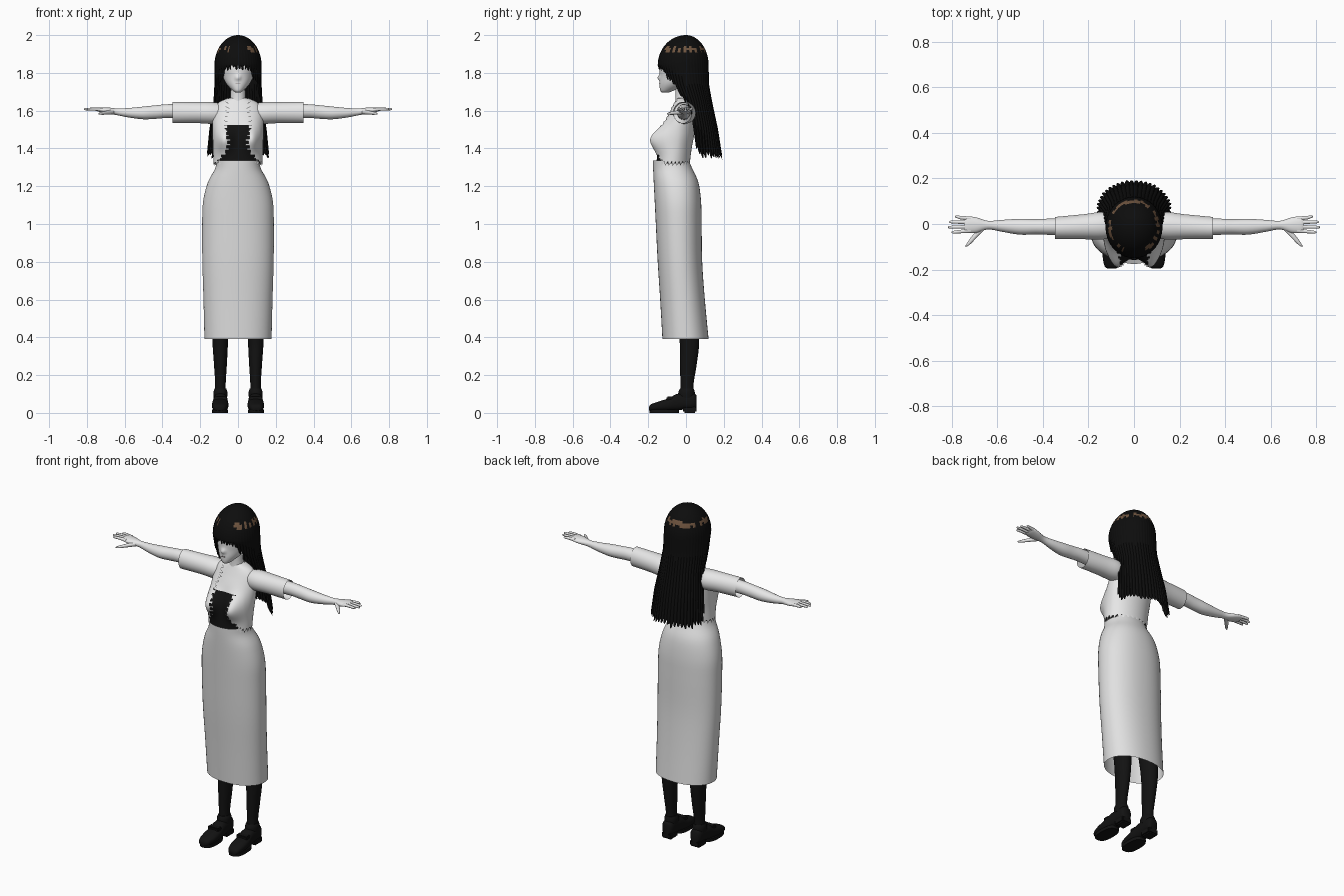
import bpy, bmesh, math, random
from mathutils import Vector

random.seed(4)
if "Cube" in bpy.data.objects:
    bpy.data.objects.remove(bpy.data.objects["Cube"])


def material(name, r, g, b):
    m = bpy.data.materials.new(name)
    m.use_nodes = True
    m.diffuse_color = (r, g, b, 1)
    m.node_tree.nodes["Principled BSDF"].inputs["Base Color"].default_value = (r, g, b, 1)
    return m


SKIN = material("skin white", .8, .8, .8)
CLOTH = material("blouse white", .8, .8, .8)
SKIRT = material("skirt white", .75, .75, .75)
BLACK = material("soft black", .006, .006, .006)
HAIR = material("hair black", .004, .004, .004)
BROWN = material("hair shine brown", .16, .09, .05)
LIP = material("lip grey", .3, .25, .25)
made = []


def finish(name, bm, mats):
    bmesh.ops.recalc_face_normals(bm, faces=bm.faces)
    me = bpy.data.meshes.new(name)
    bm.to_mesh(me)
    bm.free()
    for m in mats:
        me.materials.append(m)
    ob = bpy.data.objects.new(name, me)
    bpy.context.collection.objects.link(ob)
    made.append(ob)
    return ob


def lerp_keys(keys, p):
    """Linear lookup in rows whose first entry is the position."""
    for a, b in zip(keys, keys[1:]):
        if (a[0] - p) * (b[0] - p) <= 0:
            t = (p - a[0]) / (b[0] - a[0])
            return [u + (v - u) * t for u, v in zip(a, b)]
    return keys[-1]


def smooth_keys(keys, steps):
    """Catmull-Rom refinement of the section list."""
    out, k = [], [Vector(r) for r in keys]
    for i in range(len(k) - 1):
        p0, p1, p2, p3 = k[max(i - 1, 0)], k[i], k[i + 1], k[min(i + 2, len(k) - 1)]
        for s in range(steps):
            t = s / steps
            out.append((p1 * 2 + (p2 - p0) * t + (p0 * 2 - p1 * 5 + p2 * 4 - p3) * t * t
                        + (p1 * 3 - p0 - p2 * 3 + p3) * t ** 3) / 2)
    return out + [k[-1]]


def loft(name, axis, keys, mats, n=24, steps=4, caps=True, power=1, sx=1, warp=None, keep=None, paint=None):
    """Skin ellipses (position, centre u, centre v, radius u, radius v) along an axis."""
    bm = bmesh.new()
    rings = []
    for p, cu, cv, ru, rv in smooth_keys(keys, steps):
        ring = []
        for i in range(n):
            a = math.tau * (i + .5) / n
            c, s = math.cos(a), math.sin(a)
            u = cu + ru * math.copysign(abs(c) ** power, c)
            v = cv + rv * math.copysign(abs(s) ** power, s)
            co = {"x": (p, u, v), "y": (u, p, v), "z": (u, v, p)}[axis]
            if warp:
                co = warp(*co, i)
            ring.append(bm.verts.new((co[0] * sx, co[1], co[2])))
        rings.append(ring)
    for r0, r1 in zip(rings, rings[1:]):
        for i in range(n):
            j = (i + 1) % n
            f = bm.faces.new((r0[i], r0[j], r1[j], r1[i]))
            if paint:
                f.material_index = paint(f.calc_center_median())
    if caps:
        bm.faces.new(rings[0])
        bm.faces.new(rings[-1])
    if keep:
        gone = [f for f in bm.faces if not keep(f.calc_center_median())]
        bmesh.ops.delete(bm, geom=gone, context="FACES")
    return finish(name, bm, mats)


def box(name, centre, size, mat):
    bm = bmesh.new()
    bmesh.ops.create_cube(bm, size=1)
    for v in bm.verts:
        v.co = Vector(centre) + Vector(a * b for a, b in zip(v.co, size))
    bmesh.ops.bevel(bm, geom=bm.edges[:], offset=min(size) * .2, segments=2, affect="EDGES")
    return finish(name, bm, [mat])


def front_back(rows, grow=0):
    """Rows of height, half width, front y, back y turned into loft keys."""
    return [(z, 0, (f + b) / 2, w + grow, (b - f) / 2 + grow) for z, w, f, b in rows]


# Skirt, open at the hem
loft("skirt", "z", front_back([
    (.39, .178, -.125, .12), (.6, .183, -.137, .1), (.8, .189, -.15, .086), (1, .19, -.16, .083),
    (1.12, .185, -.166, .08), (1.22, .16, -.171, .066), (1.29, .123, -.174, .035),
    (1.335, .112, -.175, .015)]), [SKIRT], n=48, caps=False, power=.92)

# Torso layers: inner bodice and skin, with an open blouse on top
TORSO = [(1.32, .13, -.165, .02), (1.40, .132, -.155, .03), (1.48, .135, -.14, .045),
         (1.55, .135, -.115, .05), (1.61, .127, -.085, .045), (1.645, .1, -.068, .037), (1.668, .05, -.058, .025)]


def bust(x, y, z, i):
    if y < -.04:
        bump = math.exp(-((abs(x) - .078) / .05) ** 2 - ((z - 1.45) / .065) ** 2)
        y -= .058 * bump * min(1, (-.04 - y) / .05)
    return x, y, z


def ragged_hem(x, y, z, i):
    x, y, z = bust(x, y, z, i)
    if z < 1.325:
        z += .012 * (i % 4 - 1.5) / 1.5
    return x, y, z


OPENING = [(1.3, .1), (1.345, .098), (1.38, .062), (1.43, .05), (1.5, .062), (1.54, .067), (1.6, .055), (1.7, .06)]


def blouse_keep(c):
    jag = .009 * math.sin(c.z * 260)
    return c.y > -.03 or abs(c.x) > lerp_keys(OPENING, c.z)[1] + jag


loft("bodice", "z", front_back(TORSO, -.008), [SKIN, BLACK], n=64, steps=10, warp=bust,
     paint=lambda c: 1 if c.z < 1.52 else 0)
loft("blouse", "z", front_back(TORSO), [CLOTH], n=112, steps=10, caps=False, warp=ragged_hem, keep=blouse_keep)

# Neck and head
loft("neck", "z", [(1.63, 0, -.015, .05, .045), (1.67, 0, -.018, .04, .038), (1.77, 0, -.02, .038, .038)], [SKIN])


def nose(x, y, z, i):
    if y < -.1:
        y -= .016 * math.exp(-(x / .012) ** 2 - ((z - 1.775) / .014) ** 2)
    return x, y, z


loft("head", "z", front_back([
    (1.697, .014, -.128, -.09), (1.708, .03, -.137, -.06), (1.74, .06, -.14, .01), (1.78, .08, -.138, .06),
    (1.84, .092, -.138, .085), (1.91, .085, -.115, .085), (1.95, .05, -.07, .05)]), [SKIN], n=48, steps=6, warp=nose)
box("mouth", (0, -.14, 1.742), (.024, .006, .004), LIP)

# Long hair: a dome that runs on into strands, short over the face
FALL = [(1.84, -.015, .125, .135), (1.74, 0, .125, .122), (1.65, .03, .13, .108),
        (1.5, .055, .152, .115), (1.34, .065, .168, .13), (1.2, .065, .168, .13)]
LENGTH = [(0, 1.815), (35, 1.805), (38, 1.76), (58, 1.72), (64, 1.66), (82, 1.6), (85, 1.4), (100, 1.345), (180, 1.34)]


def hair():
    bm = bmesh.new()
    cols, dome, fall = 192, 18, 22
    lift = [random.uniform(0, .02) for _ in range(cols // 4)]
    shine = [random.random() for _ in range(cols // 4)]
    grid = []
    for i in range(cols):
        phi = math.tau * i / cols
        deg = math.degrees(min(phi, math.tau - phi))
        tip = (i % 4 - 2) ** 2 / 4
        end = lerp_keys(LENGTH, deg)[1] + lift[i // 4] + .022 * tip
        col = []
        for r in range(1, dome + fall + 1):
            if r <= dome:
                a = math.pi / 2 * r / dome
                z, k, t = 1.84 + .16 * math.cos(a), math.sin(a), 0
                cy, rx, ry = FALL[0][1:]
                cy *= k
            else:
                t = (r - dome) / fall
                z, k = 1.84 + (end - 1.84) * t, 1
                cy, rx, ry = lerp_keys(FALL, z)[1:]
            k *= 1 - (.01 + .05 * t) * tip * min(1, r / dome)
            col.append(bm.verts.new((rx * k * math.sin(phi), cy - ry * k * math.cos(phi), z)))
        grid.append(col)
    crown = bm.verts.new((0, 0, 2))
    for i in range(cols):
        a, b = grid[i], grid[(i + 1) % cols]
        bm.faces.new((crown, a[0], b[0]))
        deg = abs((i * 360 / cols + 180) % 360 - 180)
        s = shine[i // 4]
        for r in range(len(a) - 1):
            f = bm.faces.new((a[r], a[r + 1], b[r + 1], b[r]))
            low, high = 9 + int(s * 2), 12 - int(s * 7 % 2)
            lit = deg > 140 or (deg > 28 and s > .3)
            f.material_index = 1 if lit and low <= r < high else 0
    return finish("long_hair", bm, [HAIR, BROWN])


hair()

# Arms, hands, legs and shoes for both sides
for side, sx in (("left", 1), ("right", -1)):
    def part(name, axis, keys, mat, **kw):
        return loft(side + "_" + name, axis, keys, [mat], sx=sx, **kw)

    part("sleeve", "x", [(.07, -.012, 1.585, .045, .05), (.14, -.008, 1.588, .06, .058), (.22, -.012, 1.59, .055, .056),
                         (.347, -.018, 1.59, .049, .056)], CLOTH, n=32, caps=False)
    part("arm", "x", [(.12, -.012, 1.593, .038, .042), (.35, -.012, 1.598, .036, .037), (.43, -.012, 1.593, .034, .036),
                      (.5, -.012, 1.588, .035, .034), (.58, -.008, 1.589, .026, .025), (.64, -.005, 1.594, .019, .018),
                      (.69, -.005, 1.6, .034, .017), (.73, -.003, 1.605, .037, .013), (.745, -.003, 1.606, .03, .008)], SKIN)
    for finger, y0, y1, tip in (("index", -.03, -.036, .8), ("middle", -.012, -.014, .815),
                                ("ring", .007, .009, .81), ("little", .024, .032, .785)):
        part(finger + "_finger", "x", [(.715, y0, 1.606, .009, .009), (.76, (y0 + y1) / 2, 1.608, .008, .008),
                                       (tip - .008, y1, 1.608, .006, .006), (tip, y1, 1.607, .002, .002)], SKIN, n=10)
    part("thumb", "x", [(.655, -.012, 1.594, .014, .012), (.69, -.045, 1.59, .016, .011),
                        (.72, -.078, 1.586, .013, .008), (.738, -.097, 1.584, .004, .004)], SKIN, n=12)
    part("leg", "z", [(.06, .093, .005, .03, .036), (.15, .093, .005, .028, .035), (.25, .093, .012, .034, .044),
                      (.38, .094, .018, .042, .052), (.55, .092, .0, .05, .056), (.9, .085, -.03, .065, .07)], BLACK)
    part("shoe", "y", [(-.196, .098, .022, .014, .01), (-.185, .097, .028, .032, .018), (-.14, .095, .036, .043, .026),
                       (-.09, .094, .044, .043, .034), (-.05, .093, .056, .039, .044), (0, .093, .062, .036, .043),
                       (.04, .093, .062, .034, .042), (.055, .093, .06, .024, .034)], BLACK, power=.8)
    part("sole", "z", [(0, .095, -.115, .042, .078), (.018, .095, -.115, .042, .08)], BLACK, steps=1, power=.75)
    part("ankle_cuff", "z", [(.08, .093, .003, .036, .045), (.11, .093, .003, .037, .044), (.128, .093, .004, .031, .037)], BLACK)
    box(side + "_heel", (sx * .093, .02, .018), (.066, .07, .036), BLACK)
    box(side + "_shoe_strap", (sx * .094, -.085, .076), (.07, .035, .02), BLACK)

# Smooth shading with sharp creases
bpy.ops.object.select_all(action="DESELECT")
for ob in made:
    ob.select_set(True)
bpy.context.view_layer.objects.active = made[0]
bpy.ops.object.shade_smooth_by_angle(angle=math.radians(50))
